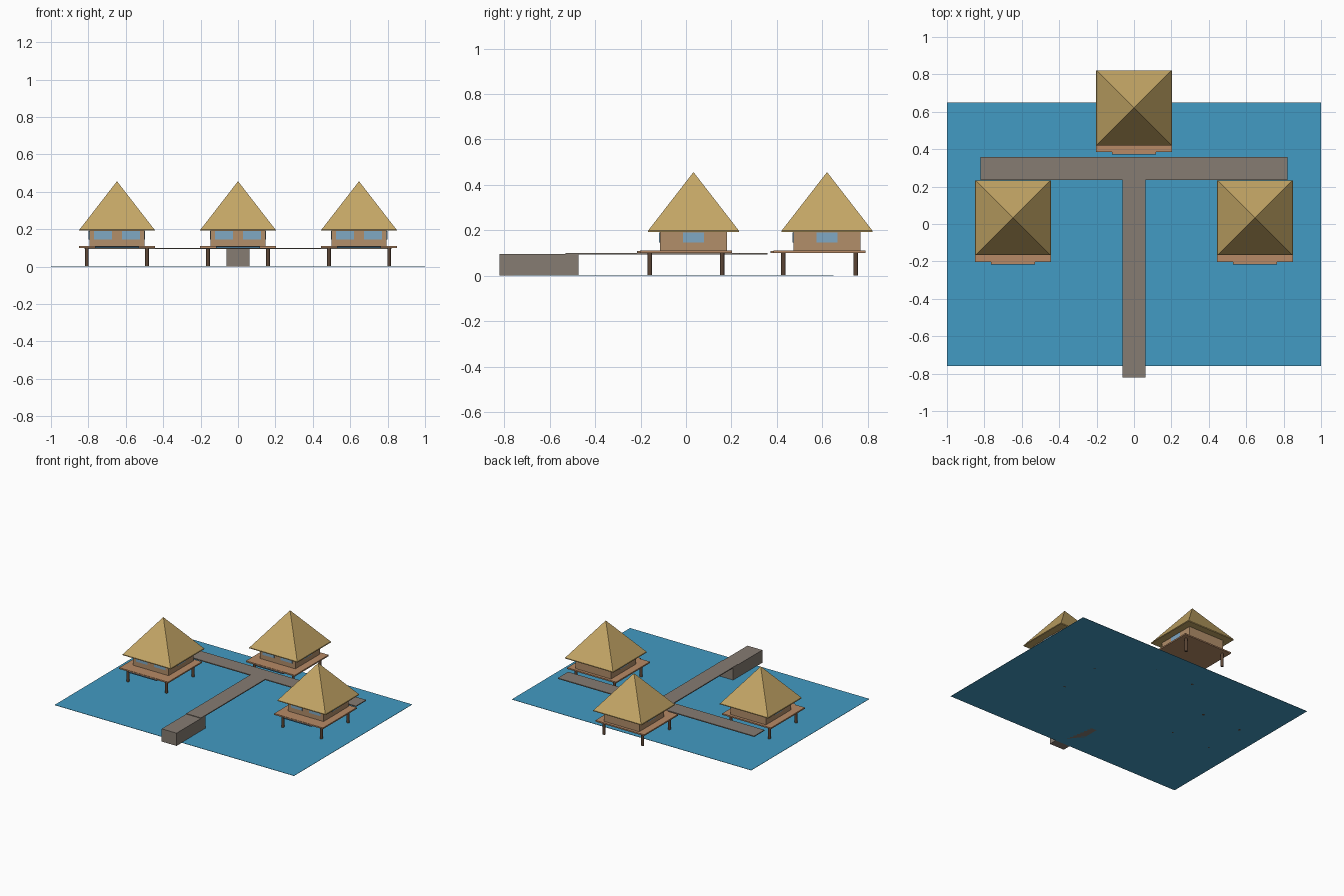
import bpy
import math

if "Cube" in bpy.data.objects:
    bpy.data.objects.remove(bpy.data.objects["Cube"])


def material(name, rgb):
    """Flat colour from sRGB 0-255 values."""
    m = bpy.data.materials.new(name)
    lin = [((c / 255 + 0.055) / 1.055) ** 2.4 for c in rgb]
    m.diffuse_color = (*lin, 1)
    m.use_nodes = True
    m.node_tree.nodes["Principled BSDF"].inputs["Base Color"].default_value = m.diffuse_color
    return m


WATER = material("water blue", (66, 155, 195))
STONE = material("walkway grey", (134, 124, 114))
DECK = material("deck wood", (183, 138, 102))
WALL = material("wall wood", (178, 142, 106))
THATCH = material("thatch", (196, 166, 102))
POST = material("post brown", (92, 70, 54))
GLASS = material("window glass", (128, 168, 196))
SILL = material("step blue", (70, 115, 145))


def finish(name, mat):
    ob = bpy.context.object
    ob.name = name
    ob.data.materials.append(mat)
    return ob


def box(name, x0, x1, y0, y1, z0, z1, mat):
    bpy.ops.mesh.primitive_cube_add(
        size=1, location=((x0 + x1) / 2, (y0 + y1) / 2, (z0 + z1) / 2))
    ob = finish(name, mat)
    ob.scale = (x1 - x0, y1 - y0, z1 - z0)
    return ob


def hut(label, cx, cy):
    def part(name, x0, x1, y0, y1, z0, z1, mat):
        box(f"{label}_{name}", cx + x0, cx + x1, cy + y0, cy + y1, z0, z1, mat)

    # Deck with front step
    part("deck", -0.204, 0.204, -0.202, 0.202, 0.1, 0.11, DECK)
    part("step", -0.118, 0.118, -0.214, -0.202, 0.1, 0.108, DECK)
    part("step_front", -0.118, 0.118, -0.216, -0.214, 0.1, 0.108, SILL)

    # Posts
    for sx in (-1, 1):
        for sy in (-1, 1):
            bpy.ops.mesh.primitive_cylinder_add(
                vertices=12, radius=0.01, depth=0.1,
                location=(cx + sx * 0.161, cy + sy * 0.159, 0.05))
            finish(f"{label}_post", POST)

    # Walls, set back on the deck
    wy, h = 0.033, 0.148
    part("walls", -h, h, wy - h, wy + h, 0.11, 0.194, WALL)

    # Windows: two at the front, one on each side
    for s in (-1, 1):
        xa, xb = sorted((s * 0.028, s * 0.123))
        part("front_window", xa, xb, wy - h - 0.003, wy - h, 0.145, 0.19, GLASS)
        xa, xb = sorted((s * h, s * (h + 0.003)))
        part("side_window", xa, xb, wy - 0.047, wy + 0.047, 0.145, 0.19, GLASS)

    # Pyramid roof on a thin eave slab
    part("eave", -0.202, 0.202, wy - 0.2, wy + 0.2, 0.192, 0.198, THATCH)
    bpy.ops.mesh.primitive_cone_add(
        vertices=4, radius1=0.2 * math.sqrt(2), radius2=0, depth=0.258,
        location=(cx, cy + wy, 0.198 + 0.129), rotation=(0, 0, math.pi / 4))
    finish(f"{label}_roof", THATCH)


# Water sheet
box("water", -1, 1, -0.76, 0.65, 0, 0.002, WATER)

# Walkways and landing block
box("landing_block", -0.062, 0.062, -0.822, -0.474, 0, 0.096, STONE)
box("main_walkway", -0.062, 0.062, -0.53, 0.236, 0.093, 0.1, STONE)
box("cross_walkway", -0.82, 0.82, 0.236, 0.358, 0.093, 0.1, STONE)

# Three huts
hut("left_hut", -0.647, 0.0)
hut("right_hut", 0.647, 0.0)
hut("back_hut", 0.0, 0.588)
